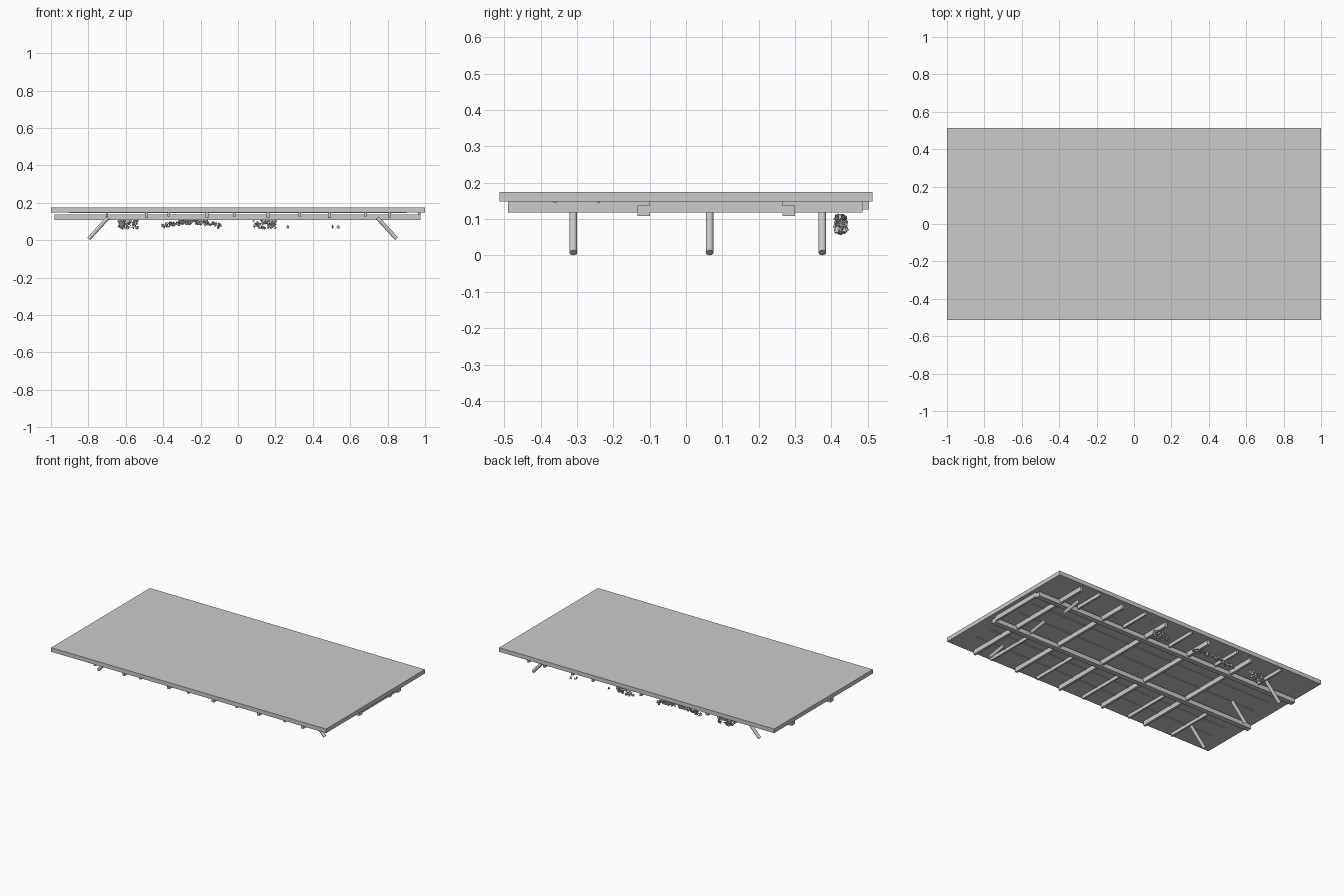
import bpy, bmesh, math, random
from mathutils import Vector, Matrix, Euler

if "Cube" in bpy.data.objects:
    bpy.data.objects.remove(bpy.data.objects["Cube"])

random.seed(4)


def material(name, rgb):
    m = bpy.data.materials.new(name)
    m.diffuse_color = (*rgb, 1)
    m.use_nodes = True
    m.node_tree.nodes["Principled BSDF"].inputs["Base Color"].default_value = m.diffuse_color
    return m


GREY = material("plain grey", (0.6, 0.6, 0.6))
GREEN = material("pale leaf green", (0.50, 0.60, 0.40))


def finish(name, bm, mats):
    mesh = bpy.data.meshes.new(name)
    bm.to_mesh(mesh)
    bm.free()
    ob = bpy.data.objects.new(name, mesh)
    bpy.context.collection.objects.link(ob)
    for m in mats:
        mesh.materials.append(m)
    return ob


def box(name, x0, x1, y0, y1, z0, z1):
    bm = bmesh.new()
    c = Vector((x0 + x1, y0 + y1, z0 + z1)) / 2
    bmesh.ops.create_cube(bm, size=1, matrix=Matrix.Translation(c)
                          @ Matrix.Diagonal((x1 - x0, y1 - y0, z1 - z0, 1)))
    return finish(name, bm, [GREY])


# Roof slab
box("roof_slab", -1, 1, -0.513, 0.513, 0.148, 0.175)

# Two long beams and the end beam between them
for y in (-0.116, 0.283):
    box("long_beam", -0.98, 0.975, y - 0.017, y + 0.017, 0.109, 0.138)
box("end_beam", 0.962, 0.975, -0.1, 0.266, 0.118, 0.148)

# Deep joists across the whole depth
for x in (-0.49, -0.165, 0.16, 0.49, 0.81):
    box("deep_joist", x - 0.008, x + 0.008, -0.49, 0.485, 0.118, 0.148)

# Shallow joists in the outer bays
for x in (-0.70, -0.37, -0.02, 0.33, 0.68):
    box("rear_joist", x - 0.006, x + 0.006, 0.3, 0.503, 0.126, 0.148)
    box("front_joist", x - 0.006, x + 0.006, -0.49, -0.133, 0.126, 0.148)

# Thin battens between the joists
for y in (-0.36, -0.24, 0.02, 0.15):
    box("batten", -0.9, 0.9, y - 0.004, y + 0.004, 0.144, 0.148)

# Slanted round struts at both ends
for y in (-0.31, 0.065, 0.375):
    for top_x, foot_x in ((-0.695, -0.798), (0.745, 0.848)):
        a, b = Vector((top_x, y, 0.12)), Vector((foot_x, y, 0.0075))
        d = b - a
        bm = bmesh.new()
        bmesh.ops.create_cone(
            bm, cap_ends=True, segments=16, radius1=0.0105, radius2=0.0105,
            depth=d.length, matrix=Matrix.Translation((a + b) / 2)
            @ d.to_track_quat('Z', 'Y').to_matrix().to_4x4())
        for f in bm.faces:
            f.smooth = len(f.verts) == 4
        finish("slanted_strut", bm, [GREY])


# Hanging plant clumps made of small flat leaves
def clump(name, x0, x1, count, green_share, height):
    bm = bmesh.new()
    for _ in range(count):
        t = random.random()
        pos = Vector((x0 + t * (x1 - x0), random.uniform(0.414, 0.438), height(t)))
        rot = Euler([random.uniform(0, math.pi) for _ in range(3)]).to_matrix().to_4x4()
        s = random.uniform(0.011, 0.018)
        verts = bmesh.ops.create_cube(bm, size=1, matrix=Matrix.Translation(pos) @ rot
                                      @ Matrix.Diagonal((s, s * 0.7, 0.003, 1)))["verts"]
        index = int(random.random() < green_share)
        for f in {f for v in verts for f in v.link_faces}:
            f.material_index = index
    finish(name, bm, [GREY, GREEN])


def spread(t):
    return random.uniform(0.064, 0.106)


def arch(t):
    return 0.072 + 0.022 * math.sin(math.pi * t) + random.uniform(-0.008, 0.014)


clump("left_clump", -0.64, -0.535, 60, 0.2, spread)
clump("middle_clump", -0.405, -0.095, 130, 0.6, arch)
clump("right_clump", 0.08, 0.205, 60, 0.2, spread)
for x in (0.265, 0.505, 0.535):
    clump("loose_leaf", x, x + 0.002, 2, 0.0, lambda t: 0.071)
